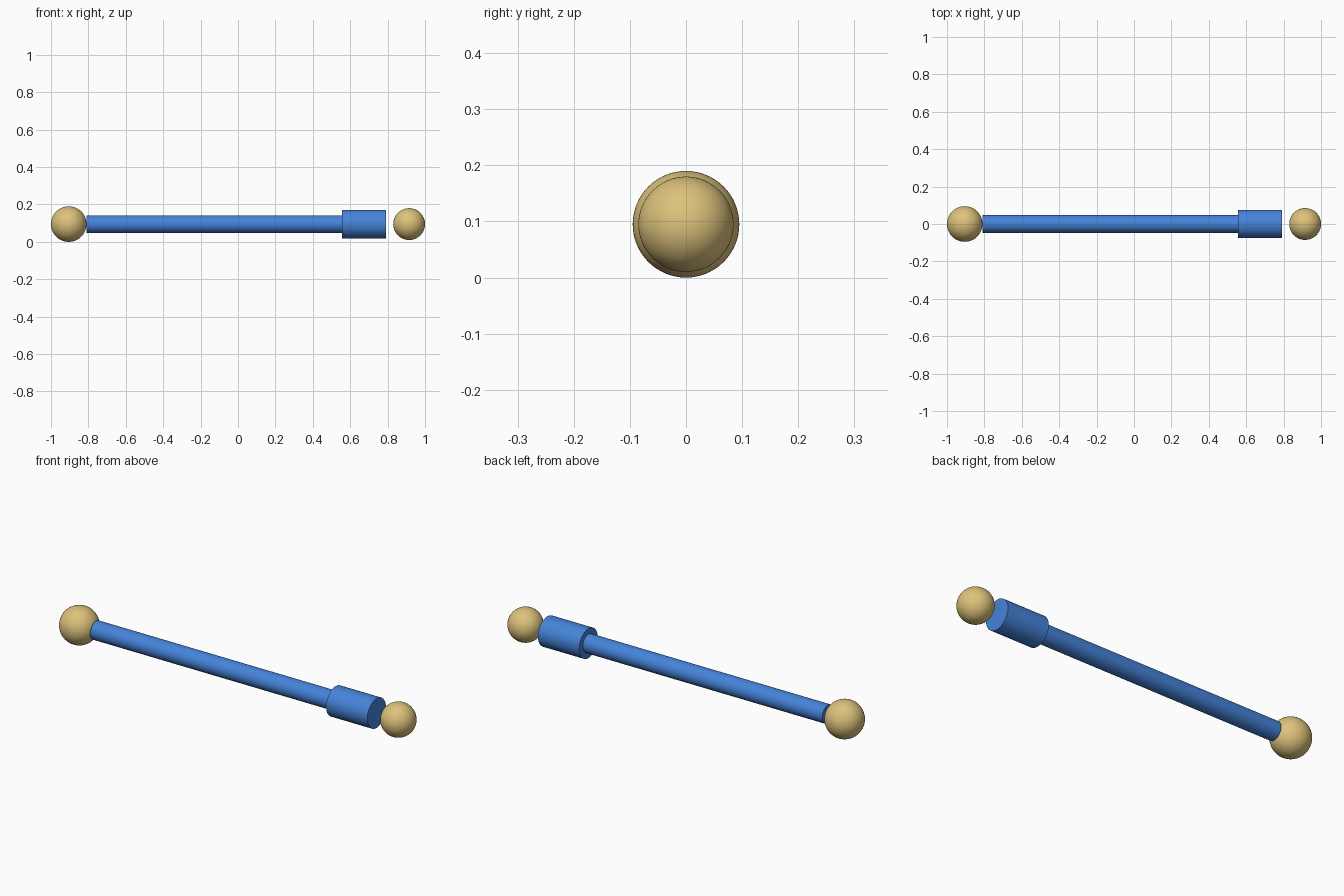
import bpy
import math

cube = bpy.data.objects.get("Cube")
if cube:
    bpy.data.objects.remove(cube, do_unlink=True)

AXIS_Z = 0.095


def make_material(name, color):
    mat = bpy.data.materials.new(name)
    mat.use_nodes = True
    mat.diffuse_color = color
    mat.node_tree.nodes["Principled BSDF"].inputs["Base Color"].default_value = color
    return mat


def finish(name, mat):
    obj = bpy.context.object
    obj.name = name
    obj.data.name = name
    obj.data.materials.append(mat)
    bpy.ops.object.transform_apply(location=False, rotation=True, scale=True)
    bpy.ops.object.shade_smooth_by_angle(angle=math.radians(30))
    return obj


def ball(name, x, radius, mat):
    bpy.ops.mesh.primitive_uv_sphere_add(
        segments=64, ring_count=32, radius=radius, location=(x, 0, AXIS_Z))
    return finish(name, mat)


def rod(name, x_start, x_end, radius, mat):
    bpy.ops.mesh.primitive_cylinder_add(
        vertices=64, radius=radius, depth=x_end - x_start,
        location=((x_start + x_end) / 2, 0, AXIS_Z),
        rotation=(0, math.pi / 2, 0))
    return finish(name, mat)


blue = make_material("blue", (0.06, 0.23, 0.70, 1))
tan = make_material("tan", (0.72, 0.54, 0.20, 1))

# Ball ends
ball("large_ball", -0.905, 0.095, tan)
ball("small_ball", 0.915, 0.085, tan)

# Shaft and the wider collar at its left end
rod("shaft", -0.81, 0.56, 0.047, blue)
rod("collar", 0.556, 0.791, 0.076, blue)
